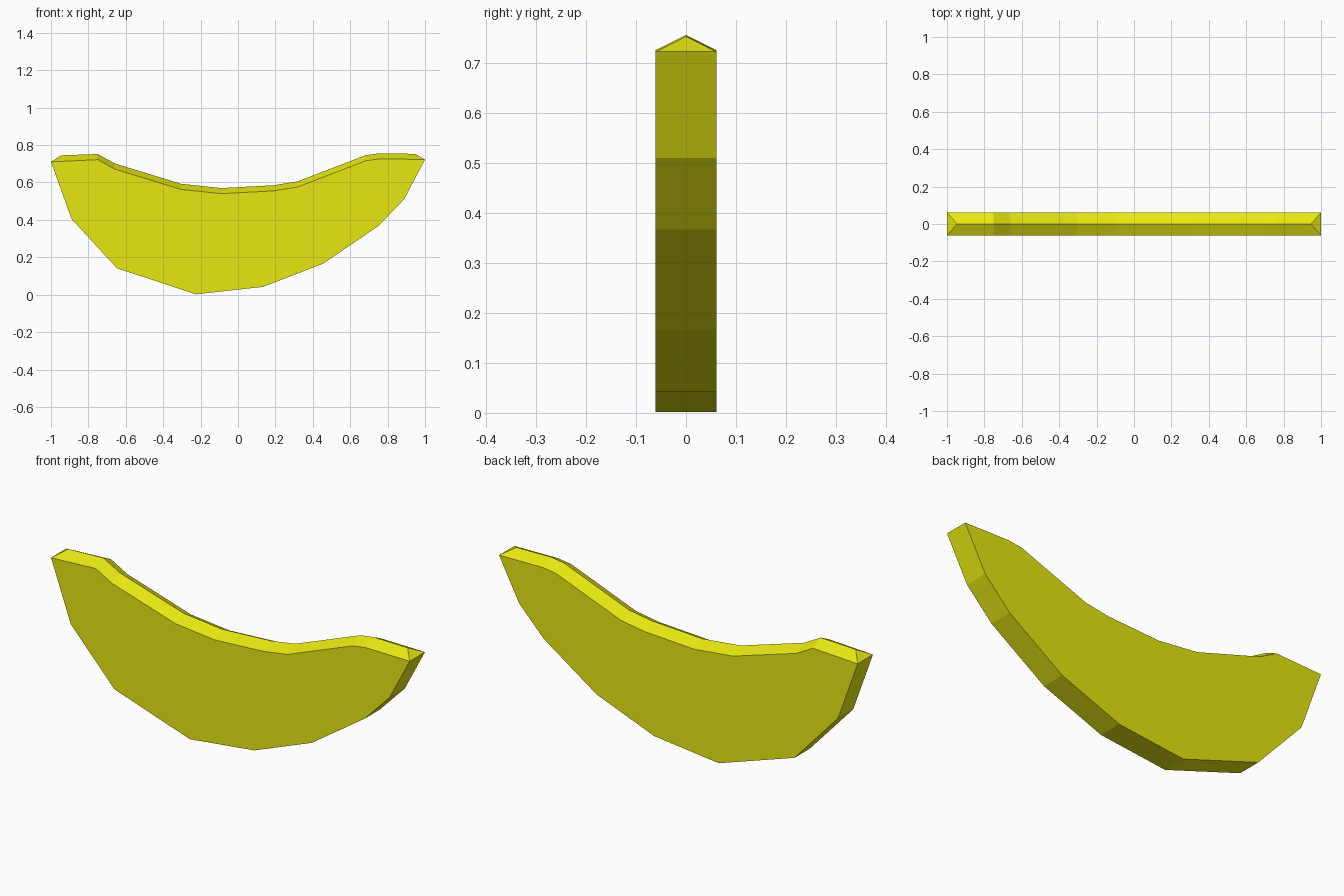
import bpy, bmesh

if "Cube" in bpy.data.objects:
    bpy.data.objects.remove(bpy.data.objects["Cube"])

HALF = 0.061  # half thickness of the slice

# underside outline (x, z), left to right, between the two rim ends
belly = [(-0.89, 0.405), (-0.648, 0.142), (-0.226, 0.002), (0.134, 0.042),
         (0.455, 0.166), (0.75, 0.367), (0.888, 0.51)]
# upper rim where the flat sides end, left to right
rim = [(-1, 0.71), (-0.75, 0.722), (-0.66, 0.672), (-0.305, 0.563), (-0.09, 0.54),
       (0.19, 0.555), (0.32, 0.576), (0.683, 0.716), (0.755, 0.726), (1, 0.723)]
# centre ridge x at the two hipped ends, and its rise above the rim
RIDGE_END, RISE = 0.946, 0.03

yellow = bpy.data.materials.new("banana yellow")
yellow.diffuse_color = (0.8, 0.8, 0.006, 1)
yellow.use_nodes = True
yellow.node_tree.nodes["Principled BSDF"].inputs["Base Color"].default_value = yellow.diffuse_color

bm = bmesh.new()


def row(points, y):
    return [bm.verts.new((x, y, z)) for x, z in points]


front_rim, back_rim = row(rim, -HALF), row(rim, HALF)
front_belly, back_belly = row(belly, -HALF), row(belly, HALF)
ridge = row([(max(-RIDGE_END, min(RIDGE_END, x)), z + RISE) for x, z in rim], 0)
ridge[0].co.z = 0.745

# flat sides
front = front_belly + front_rim[::-1]
back = back_belly + back_rim[::-1]
bm.faces.new(front)
bm.faces.new(back[::-1])

# underside band from rim end to rim end
f = [front_rim[0]] + front_belly + [front_rim[-1]]
b = [back_rim[0]] + back_belly + [back_rim[-1]]
for i in range(len(f) - 1):
    bm.faces.new((f[i], b[i], b[i + 1], f[i + 1]))

# roof-like top with hipped ends
for i in range(len(rim) - 1):
    bm.faces.new((front_rim[i], front_rim[i + 1], ridge[i + 1], ridge[i]))
    bm.faces.new((ridge[i], ridge[i + 1], back_rim[i + 1], back_rim[i]))
for i in (0, -1):
    bm.faces.new((front_rim[i], ridge[i], back_rim[i]))

bmesh.ops.recalc_face_normals(bm, faces=bm.faces[:])
mesh = bpy.data.meshes.new("banana")
bm.to_mesh(mesh)
bm.free()
mesh.materials.append(yellow)
bpy.context.collection.objects.link(bpy.data.objects.new("banana", mesh))
